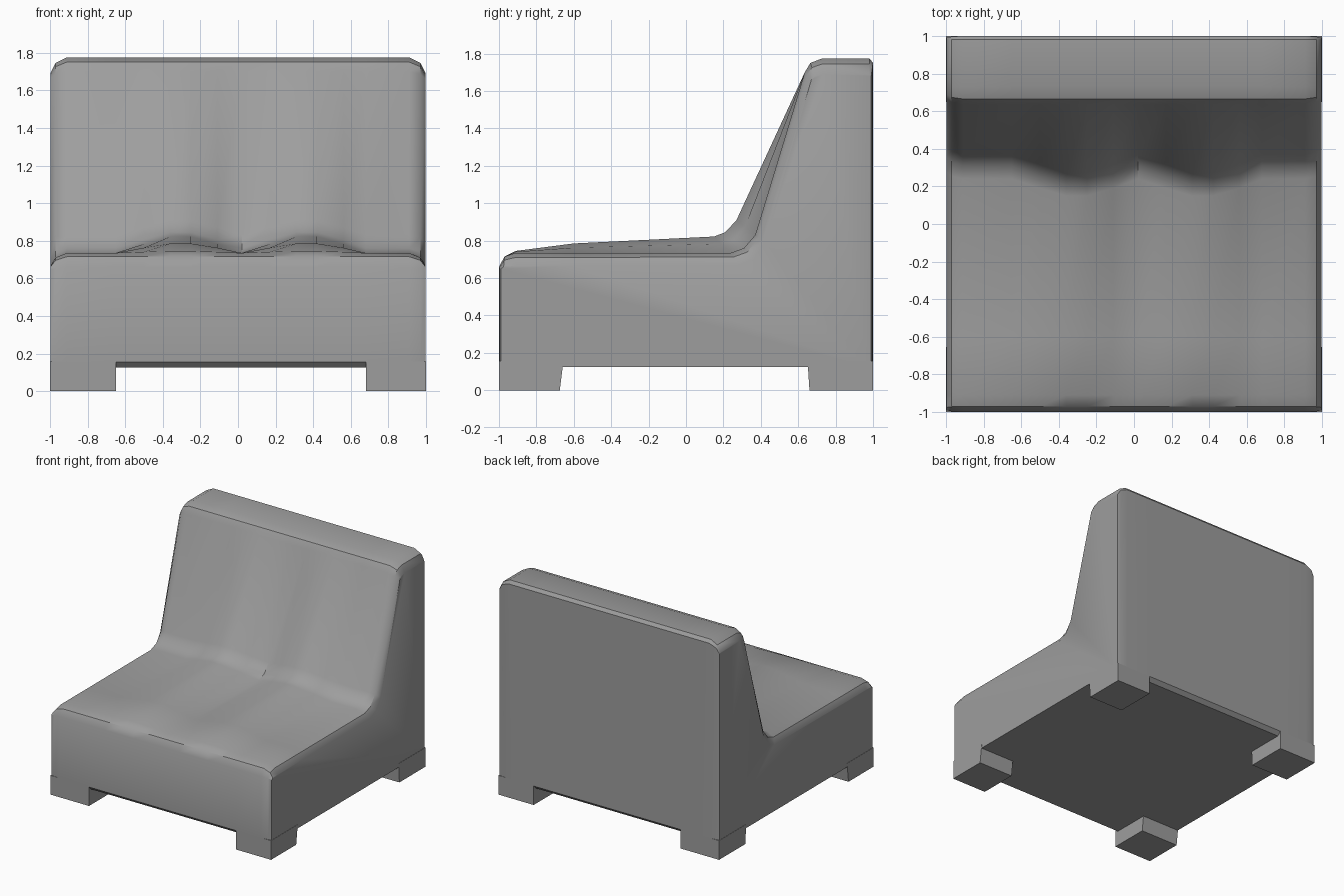
import bpy, bmesh, math

cube = bpy.data.objects.get("Cube")
if cube:
    bpy.data.objects.remove(cube, do_unlink=True)

fabric = bpy.data.materials.new("warm_grey_fabric")
fabric.use_nodes = True
grey = (0.34, 0.34, 0.34, 1)
fabric.diffuse_color = grey
fabric.node_tree.nodes["Principled BSDF"].inputs["Base Color"].default_value = grey


def finish(name, bm):
    bmesh.ops.recalc_face_normals(bm, faces=bm.faces)
    mesh = bpy.data.meshes.new(name)
    bm.to_mesh(mesh)
    bm.free()
    mesh.materials.append(fabric)
    obj = bpy.data.objects.new(name, mesh)
    bpy.context.collection.objects.link(obj)
    return obj


def mix(a, b, t):
    return [(p[0] + (q[0] - p[0]) * t, p[1] + (q[1] - p[1]) * t) for p, q in zip(a, b)]


# Side profiles (y, z): flat cushion, padded cushion crest, lowered outer edge
front = [(-.97, .125), (-1, .155), (-1, .66), (-.97, .715)]
top = [(.635, 1.7), (.665, 1.75), (.73, 1.775), (.98, 1.775), (1, 1.75), (1, .155), (.97, .125)]
flat = front + [(-.91, .735), (-.6, .735), (.24, .735), (.31, .76), (.37, .83)] + top
crest = front + [(-.91, .745), (-.6, .785), (.15, .822), (.21, .845), (.27, .91)] + top
rim = [(-.97, .125), (-.99, .155), (-.99, .65), (-.975, .66),
       (-.91, .665), (-.6, .665), (.28, .67), (.36, .7), (.42, .79),
       (.67, 1.66), (.69, 1.68), (.73, 1.69), (.98, 1.69), (.99, 1.68), (.99, .155), (.97, .125)]
shoulder = mix(flat, rim, .35)

# Upholstered body: profiles lofted from side to side over two padded crests
sections = [(-.998, rim), (-.97, shoulder), (-.91, flat)]
for start in (-.65, .02):
    for dx, swell in ((0, 0), (.15, .55), (.29, 1), (.4, 1), (.54, .55)):
        sections.append((start + dx, mix(flat, crest, swell)))
sections += [(.68, flat), (.91, flat), (.97, shoulder), (.998, rim)]

bm = bmesh.new()
loops = [[bm.verts.new((x, y, z)) for y, z in profile] for x, profile in sections]
count = len(flat)
for a, b in zip(loops, loops[1:]):
    for i in range(count):
        j = (i + 1) % count
        bm.faces.new((a[i], a[j], b[j], b[i]))
bm.faces.new(loops[0])
bm.faces.new(loops[-1])
body = finish("upholstered_body", bm)
bpy.ops.object.select_all(action='DESELECT')
body.select_set(True)
bpy.context.view_layer.objects.active = body
bpy.ops.object.shade_smooth_by_angle(angle=math.radians(35))

# Four corner feet, their inner faces tapering slightly in depth
for side, inner in (("right", -.65), ("left", .68)):
    for end, y_out, y_low, y_high in (("front", -1, -.675, -.655), ("back", 1, .66, .65)):
        outer = math.copysign(1, inner)
        bm = bmesh.new()
        rings = []
        for z, y_in in ((0, y_low), (.157, y_high)):
            corners = ((outer, y_out), (inner, y_out), (inner, y_in), (outer, y_in))
            rings.append([bm.verts.new((x, y, z)) for x, y in corners])
        low, high = rings
        bm.faces.new(low)
        bm.faces.new(high)
        for i in range(4):
            j = (i + 1) % 4
            bm.faces.new((low[i], low[j], high[j], high[i]))
        finish(f"{end}_{side}_foot", bm)
